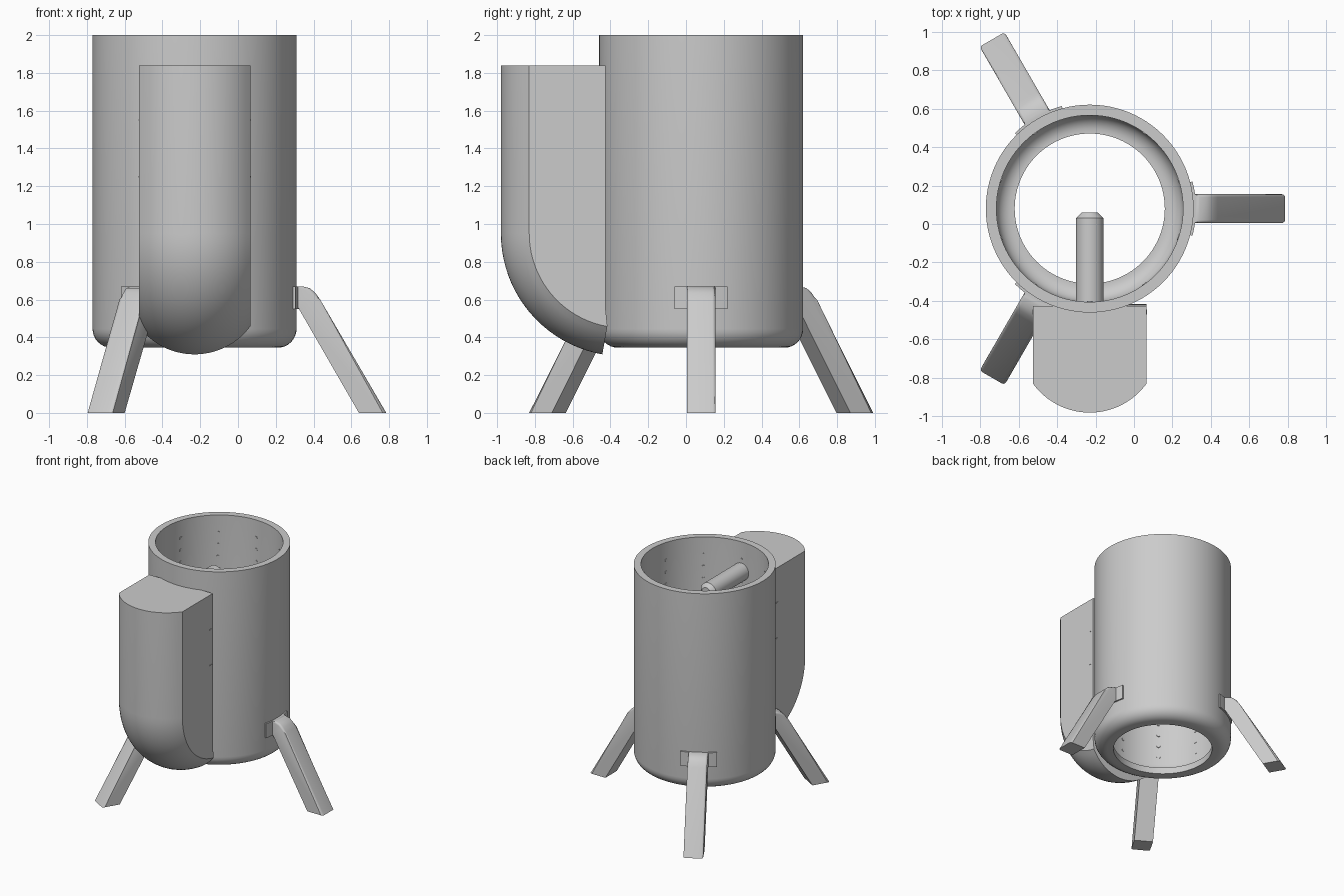
import bpy, bmesh, math
from mathutils import Matrix, Vector

cube = bpy.data.objects.get("Cube")
if cube:
    bpy.data.objects.remove(cube, do_unlink=True)

grey = bpy.data.materials.new("plain grey")
grey.use_nodes = True
grey.diffuse_color = (0.6, 0.6, 0.6, 1)
grey.node_tree.nodes["Principled BSDF"].inputs["Base Color"].default_value = (0.6, 0.6, 0.6, 1)

CX, CY = -0.23, 0.08          # drum axis
AXIS = Matrix.Translation((CX, CY, 0))


def finish(bm, name, angle=35):
    bmesh.ops.recalc_face_normals(bm, faces=bm.faces)
    mesh = bpy.data.meshes.new(name)
    bm.to_mesh(mesh)
    bm.free()
    mesh.materials.append(grey)
    obj = bpy.data.objects.new(name, mesh)
    bpy.context.collection.objects.link(obj)
    bpy.ops.object.select_all(action='DESELECT')
    obj.select_set(True)
    bpy.context.view_layer.objects.active = obj
    bpy.ops.object.shade_smooth_by_angle(angle=math.radians(angle))
    return obj


def loft(sections, closed=False):
    """Join equal-length closed sections; cap the ends unless closed."""
    bm = bmesh.new()
    rings = [[bm.verts.new(p) for p in s] for s in sections]
    n = len(rings[0])
    pairs = list(zip(rings, rings[1:])) + ([(rings[-1], rings[0])] if closed else [])
    for a, b in pairs:
        for i in range(n):
            j = (i + 1) % n
            bm.faces.new((a[i], a[j], b[j], b[i]))
    if not closed:
        bm.faces.new(rings[0])
        bm.faces.new(rings[-1])
    return bm


def revolve(profile, steps=96):
    sections = []
    for k in range(steps):
        a = 2 * math.pi * k / steps
        sections.append([(CX + r * math.cos(a), CY + r * math.sin(a), z) for r, z in profile])
    return loft(sections, closed=True)


def fillet(r, z, radius, start, end, steps=8):
    angles = [math.radians(start + (end - start) * i / steps) for i in range(steps + 1)]
    return [(r + radius * math.cos(a), z + radius * math.sin(a)) for a in angles]


# Open drum with a rounded bottom edge and a large hole in the floor
drum_profile = ([(0.485, 2), (0.54, 2)]
                + fillet(0.44, 0.445, 0.1, 0, -90)
                + [(0.39, 0.345), (0.39, 0.40)]
                + fillet(0.40, 0.485, 0.085, -90, 0))
finish(revolve(drum_profile), "drum")

# Front chute: bowed section running down, then curling under the drum
HALF, BOW, BEND_R, BEND_Y, BEND_Z = 0.295, 0.15, 0.65, -0.33, 0.95
bow_r = (HALF ** 2 + BOW ** 2) / (2 * BOW)


def chute_section(angle, lift=0.0):
    c, s = math.cos(angle), math.sin(angle)
    back = min(BEND_R - BOW - 0.004, 0.097 / c)
    points = [(-HALF, back)]
    for i in range(25):
        x = HALF * (i / 12 - 1)
        points.append((x, BEND_R - bow_r + math.sqrt(bow_r ** 2 - x ** 2)))
    points.append((HALF, back))
    return [(CX + x, BEND_Y - r * c, BEND_Z + lift - r * s) for x, r in points]


sections = [chute_section(0, 1.84 - BEND_Z)]
sections += [chute_section(math.radians(80) * i / 20) for i in range(21)]
finish(loft(sections), "front_chute")

# Small slots on the sides of the chute
for side in (-1, 1):
    for z in (1.25, 1.55):
        bm = bmesh.new()
        place = Matrix.Translation((CX + side * HALF, -0.457, z))
        bmesh.ops.create_cube(bm, size=1, matrix=place @ Matrix.Diagonal((0.006, 0.025, 0.006, 1)))
        finish(bm, "chute_slot")

# Legs with curved mounting plates, three times around the drum
leg_profile = [(0.53, 0.67), (0.57, 0.67), (0.61, 0.66), (0.64, 0.635), (0.665, 0.6),
               (1.015, 0), (0.87, 0), (0.55, 0.555), (0.53, 0.555)]
for k, name in enumerate(("left", "back_right", "front_right")):
    turn = AXIS @ Matrix.Rotation(math.radians(120 * k), 4, 'Z')
    bm = loft([[(r, y, z) for r, z in leg_profile] for y in (-0.075, 0.075)])
    # round the long outer edges
    edges = [e for e in bm.edges
             if abs(e.verts[0].co.y - e.verts[1].co.y) < 0.01
             and all(v.co.x > 0.56 for v in e.verts)
             and max(v.co.z for v in e.verts) > 0.1]
    bmesh.ops.bevel(bm, geom=edges, offset=0.016, segments=3, profile=0.5, affect='EDGES')
    bm.transform(turn)
    finish(bm, name + "_leg")

    plate = []
    for i in range(13):
        a = math.radians(-14.8 + 29.6 * i / 12)
        plate.append([(r * math.cos(a), r * math.sin(a), z)
                      for r, z in ((0.53, 0.55), (0.552, 0.55), (0.552, 0.67), (0.53, 0.67))])
    bm = loft(plate)
    bm.transform(turn)
    finish(bm, name + "_leg_plate")

# Horizontal spout with a tapered tip, reaching the middle of the drum
spout = []
for y, r in ((-0.43, 0.072), (0.03, 0.072), (0.06, 0.042)):
    spout.append([(CX + r * math.cos(a), y, 1.75 + r * math.sin(a))
                  for a in (2 * math.pi * i / 32 for i in range(32))])
finish(loft(spout), "spout")

# Rows of small round studs on the inner wall
bm = bmesh.new()
for k in range(10):
    for row in range(14):
        place = (AXIS @ Matrix.Rotation(math.radians(90 + 36 * k), 4, 'Z')
                 @ Matrix.Translation((0.484, 0, 1.85 - 0.1 * row))
                 @ Matrix.Rotation(math.radians(90), 4, 'Y'))
        bmesh.ops.create_cone(bm, cap_ends=True, segments=12, radius1=0.014,
                              radius2=0.014, depth=0.006, matrix=place)
finish(bm, "inner_wall_studs")
